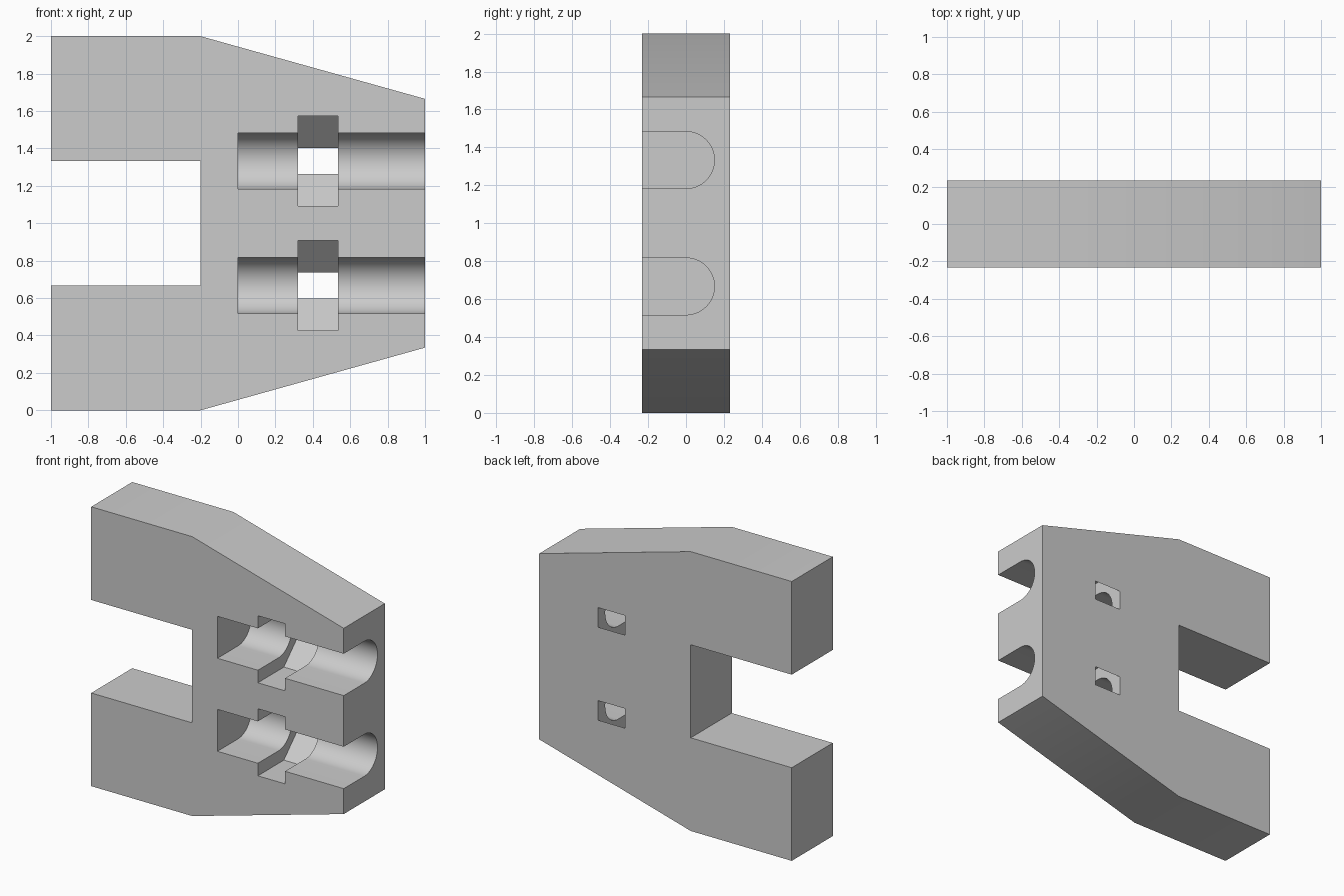
import bpy, bmesh, math
from mathutils import Vector

default = bpy.data.objects.get("Cube")
if default:
    bpy.data.objects.remove(default, do_unlink=True)

HALF_DEPTH = 0.232
RADIUS = 0.15
HOLE_X = (0.32, 0.535)

grey = bpy.data.materials.new("plain grey")
grey.use_nodes = True
COLOUR = (0.6, 0.6, 0.6, 1)
grey.diffuse_color = COLOUR
grey.node_tree.nodes["Principled BSDF"].inputs["Base Color"].default_value = COLOUR


def prism(name, outline, push):
    """Extrude a closed outline of 3D points along the push vector."""
    bm = bmesh.new()
    face = bm.faces.new([bm.verts.new(p) for p in outline])
    extruded = bmesh.ops.extrude_face_region(bm, geom=[face])["geom"]
    moved = [v for v in extruded if isinstance(v, bmesh.types.BMVert)]
    bmesh.ops.translate(bm, verts=moved, vec=Vector(push))
    bmesh.ops.recalc_face_normals(bm, faces=bm.faces[:])
    mesh = bpy.data.meshes.new(name)
    bm.to_mesh(mesh)
    bm.free()
    mesh.materials.append(grey)
    obj = bpy.data.objects.new(name, mesh)
    bpy.context.collection.objects.link(obj)
    return obj


def cut(target, cutter):
    """Subtract the cutter from the target and discard the cutter."""
    cutter.hide_render = True
    bpy.context.view_layer.objects.active = target
    mod = target.modifiers.new("cut", 'BOOLEAN')
    mod.operation = 'DIFFERENCE'
    mod.solver = 'EXACT'
    mod.object = cutter
    bpy.ops.object.modifier_apply(modifier=mod.name)
    bpy.data.objects.remove(cutter, do_unlink=True)


# Forked body: lower half outline, mirrored about z = 1
lower = [(-0.2, 0.667), (-1, 0.667), (-1, 0), (-0.2, 0), (1, 0.335)]
profile = lower + [(x, 2 - z) for x, z in reversed(lower)]
body = prism("forked_body", [(x, -HALF_DEPTH, z) for x, z in profile],
             (0, 2 * HALF_DEPTH, 0))

for z in (0.667, 1.333):
    # Round-bottomed channel, open at the front and at the +x end
    arc = [(RADIUS * math.sin(a), z + RADIUS * math.cos(a))
           for a in (math.pi * i / 32 for i in range(33))]
    channel = [(-0.4, z + RADIUS)] + arc + [(-0.4, z - RADIUS)]
    cut(body, prism("channel_cutter", [(0, y, h) for y, h in channel], (1.2, 0, 0)))

    # Tapered cross slot that narrows to a hole through the back
    half = [(-0.4, 0.24), (0.062, 0.24), (HALF_DEPTH, 0.07), (0.4, 0.07)]
    slot = [(y, z + h) for y, h in half] + [(y, z - h) for y, h in reversed(half)]
    cut(body, prism("slot_cutter", [(HOLE_X[0], y, h) for y, h in slot],
                    (HOLE_X[1] - HOLE_X[0], 0, 0)))

# Smooth the channel walls, keep the flat faces crisp
bpy.ops.object.select_all(action='DESELECT')
body.select_set(True)
bpy.context.view_layer.objects.active = body
bpy.ops.object.shade_smooth_by_angle(angle=math.radians(20))
